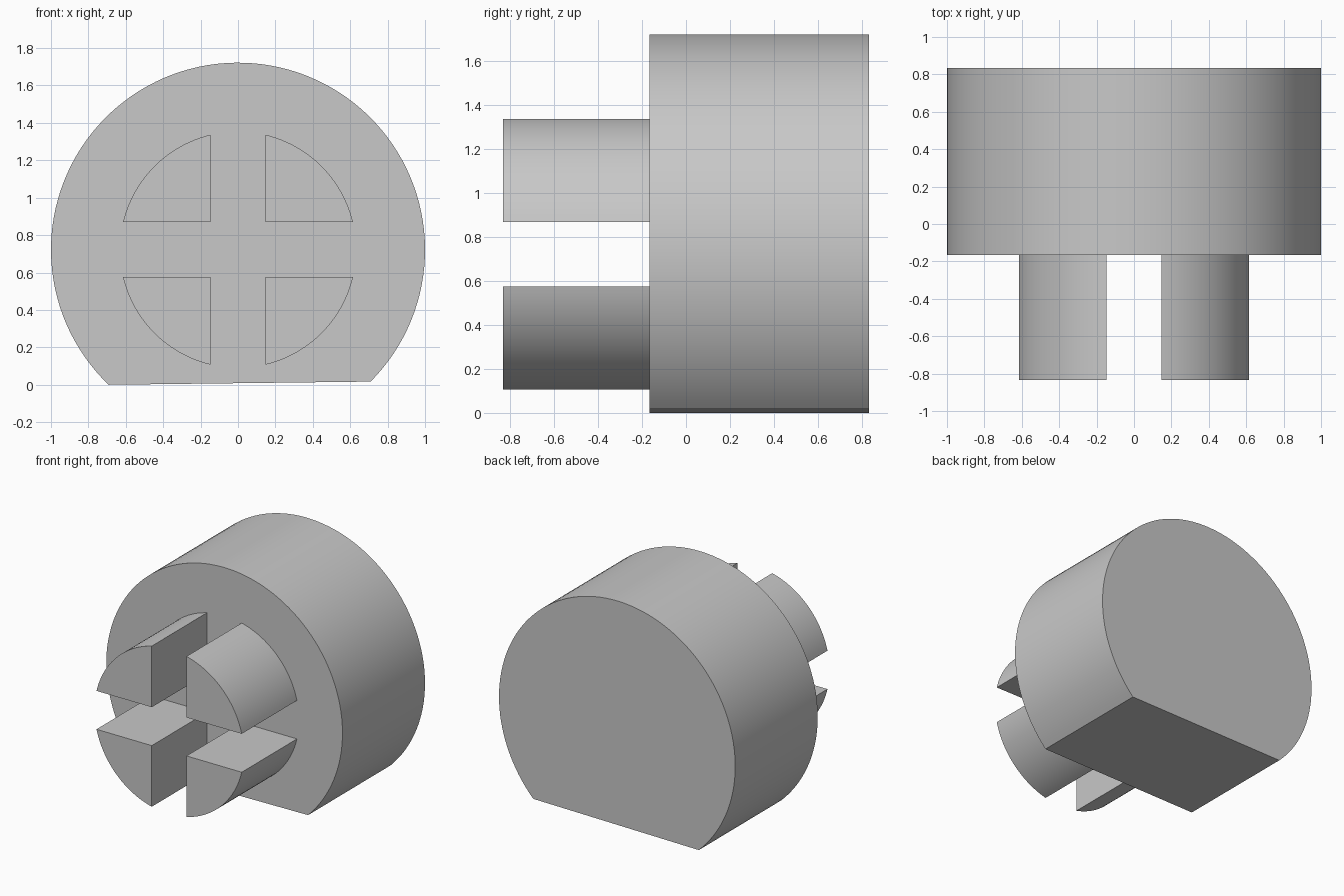
import bpy, bmesh
from math import sin, cos, asin, sqrt, pi, radians

if "Cube" in bpy.data.objects:
    bpy.data.objects.remove(bpy.data.objects["Cube"], do_unlink=True)

AXIS_Z = 0.722        # height of the cylinder axis
FRONT, FACE, BACK = -0.833, -0.165, 0.833

grey = bpy.data.materials.new("plain grey")
grey.use_nodes = True
colour = (0.58, 0.58, 0.58, 1)
grey.diffuse_color = colour
grey.node_tree.nodes["Principled BSDF"].inputs["Base Color"].default_value = colour


def arc(radius, start, end, steps):
    """Points (x, z) on an arc around the axis."""
    angles = [start + (end - start) * i / steps for i in range(steps + 1)]
    return [(radius * cos(a), AXIS_Z + radius * sin(a)) for a in angles]


def extrude_profile(name, profile, y0, y1):
    """Closed solid from an (x, z) profile swept along y."""
    bm = bmesh.new()
    face = bm.faces.new([bm.verts.new((x, y0, z)) for x, z in profile])
    swept = bmesh.ops.extrude_face_region(bm, geom=[face], use_keep_orig=True)
    moved = [g for g in swept["geom"] if isinstance(g, bmesh.types.BMVert)]
    bmesh.ops.translate(bm, verts=moved, vec=(0, y1 - y0, 0))
    bmesh.ops.recalc_face_normals(bm, faces=bm.faces)
    mesh = bpy.data.meshes.new(name)
    bm.to_mesh(mesh)
    bm.free()
    mesh.materials.append(grey)
    obj = bpy.data.objects.new(name, mesh)
    bpy.context.collection.objects.link(obj)
    bpy.ops.object.select_all(action="DESELECT")
    obj.select_set(True)
    bpy.context.view_layer.objects.active = obj
    bpy.ops.object.shade_smooth_by_angle(angle=radians(30))
    return obj


# Drum with a slightly tilted flat on its underside
right_end = -asin(AXIS_Z - 0.017)
left_end = pi + asin(AXIS_Z)
extrude_profile("drum_body", arc(1, right_end, left_end, 96), FACE, BACK)

# Four quarter-round prongs separated by a cross-shaped gap
RADIUS, GAP = 0.632, 0.147
start = asin(GAP / RADIUS)
quarter = [(GAP, AXIS_Z + GAP)] + arc(RADIUS, start, pi / 2 - start, 24)
for side, sx in (("left", 1), ("right", -1)):
    for level, sz in (("upper", 1), ("lower", -1)):
        profile = [(sx * x, AXIS_Z + sz * (z - AXIS_Z)) for x, z in quarter]
        extrude_profile(f"{level}_{side}_prong", profile, FRONT, FACE)
